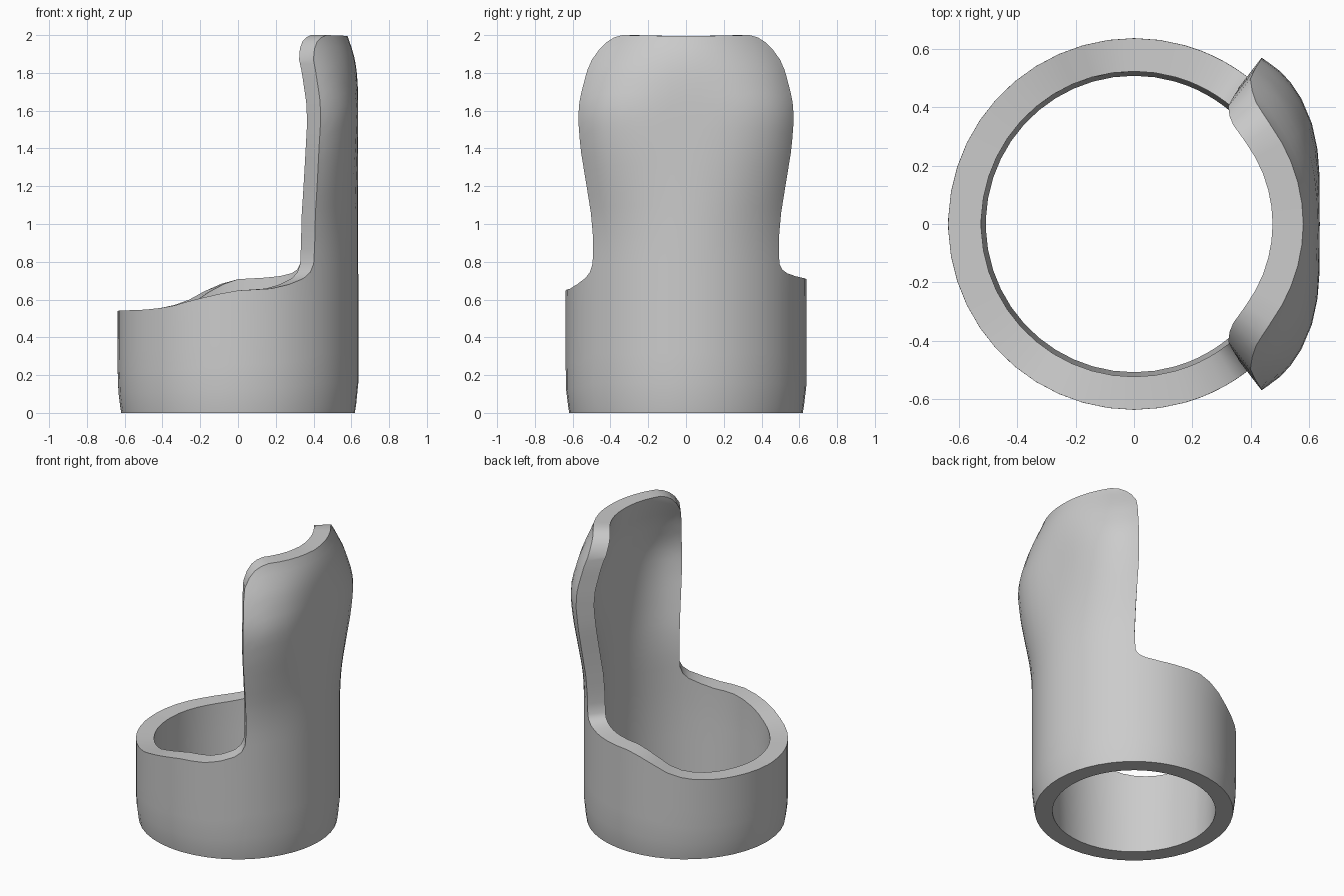
import bpy, bmesh
from math import sin, cos, radians

cube = bpy.data.objects.get("Cube")
if cube:
    bpy.data.objects.remove(cube, do_unlink=True)


def curve(points):
    """Piecewise linear function through (input, output) points."""
    def f(v):
        if v <= points[0][0]:
            return points[0][1]
        for (a, fa), (b, fb) in zip(points, points[1:]):
            if v <= b:
                return fa + (fb - fa) * (v - a) / (b - a)
        return points[-1][1]
    return f


# Profiles of the wall, by height
outer_radius = curve([(0, .618), (.04, .625), (.14, .637), (1.7, .636),
                      (1.82, .628), (1.91, .61), (2, .578)])
inner_radius = curve([(0, .508), (.5, .524), (1.5, .52), (1.8, .51), (2, .474)])
flare = curve([(.9, 0), (1.05, .012), (1.2, .038), (1.4, .073), (1.55, .089),
               (1.64, .083), (1.8, .042), (1.9, .012), (1.96, 0)])
half_angle = curve([(.78, 51), (.9, 50.3), (1.1, 51), (1.4, 52.5),
                    (1.6, 52.5), (1.8, 52), (1.9, 51)])

# Rim heights, by angle from +x; the two sides differ slightly
SHOULDER = .79
rim_right = curve([(51, SHOULDER), (53, .745), (57, .712), (65, .68), (74, .658), (90, .648),
                   (99, .63), (111, .6), (125, .56), (142, .545), (180, .54)])
rim_left = curve([(51, SHOULDER), (53, .76), (57, .74), (65, .724), (74, .716), (90, .708),
                  (99, .68), (106, .645), (113, .603), (125, .56), (142, .545), (180, .54)])
shield_top = curve([(0, 1.994), (.7, 2), (.82, 1.985), (.91, 1.955), (.96, 1.92), (1, 1.87)])

# Columns: the shield spans fractions -1..1, the ring takes the other angles
half = [0, .14, .28, .42, .56, .7, .8, .88, .95, 1]
shield_cols = [-s for s in half[:0:-1]] + half
ring_half = [53, 57, 61, 65, 69, 74] + list(range(82, 180, 8))
ring_cols = ring_half + [180] + [360 - a for a in reversed(ring_half)]
columns = [("shield", s) for s in shield_cols] + [("ring", a) for a in ring_cols]
LOW = [0, .05, .2, .4, .6, .8, 1]
HIGH_ROWS = 20


def column_path(kind, v):
    """Angle and height pairs from the bottom to the top of one column."""
    if kind == "ring":
        h = rim_left(v) if v <= 180 else rim_right(360 - v)
        return [(v, h * t) for t in LOW]
    path = [(v * half_angle(0), SHOULDER * t) for t in LOW]
    top = shield_top(abs(v))
    for i in range(1, HIGH_ROWS + 1):
        z = SHOULDER + (top - SHOULDER) * (1 - (1 - i / HIGH_ROWS) ** 1.3)
        path.append((v * half_angle(z), z))
    return path


def place(radius, angle, z):
    a = radians(angle)
    r = radius(z) + flare(z) * sin(2 * a) ** 2
    return (r * cos(a), r * sin(a), z)


bm = bmesh.new()
outer, inner_of = [], {}
for kind, v in columns:
    col = []
    for angle, z in column_path(kind, v):
        vert = bm.verts.new(place(outer_radius, angle, z))
        inner_of[vert] = bm.verts.new(place(inner_radius, angle, z))
        col.append(vert)
    outer.append(col)

# Outer sheet
sheet = []
for i, a in enumerate(outer):
    b = outer[(i + 1) % len(outer)]
    for j in range(min(len(a), len(b)) - 1):
        sheet.append(bm.faces.new((a[j], b[j], b[j + 1], a[j + 1])))

# Rims and inner sheet
border = [e for f in sheet for e in f.edges if len(e.link_faces) == 1]
for e in border:
    p, q = e.verts
    bm.faces.new((p, q, inner_of[q], inner_of[p]))
for f in sheet:
    bm.faces.new([inner_of[v] for v in reversed(f.verts)])
bmesh.ops.recalc_face_normals(bm, faces=bm.faces)

mesh = bpy.data.meshes.new("ring_with_shield")
bm.to_mesh(mesh)
bm.free()
obj = bpy.data.objects.new("ring_with_shield", mesh)
bpy.context.collection.objects.link(obj)

grey = bpy.data.materials.new("light_grey")
grey.use_nodes = True
grey.diffuse_color = (.6, .6, .6, 1)
grey.node_tree.nodes["Principled BSDF"].inputs["Base Color"].default_value = (.6, .6, .6, 1)
mesh.materials.append(grey)

bpy.ops.object.select_all(action="DESELECT")
obj.select_set(True)
bpy.context.view_layer.objects.active = obj
bpy.ops.object.shade_smooth_by_angle(angle=radians(35))
